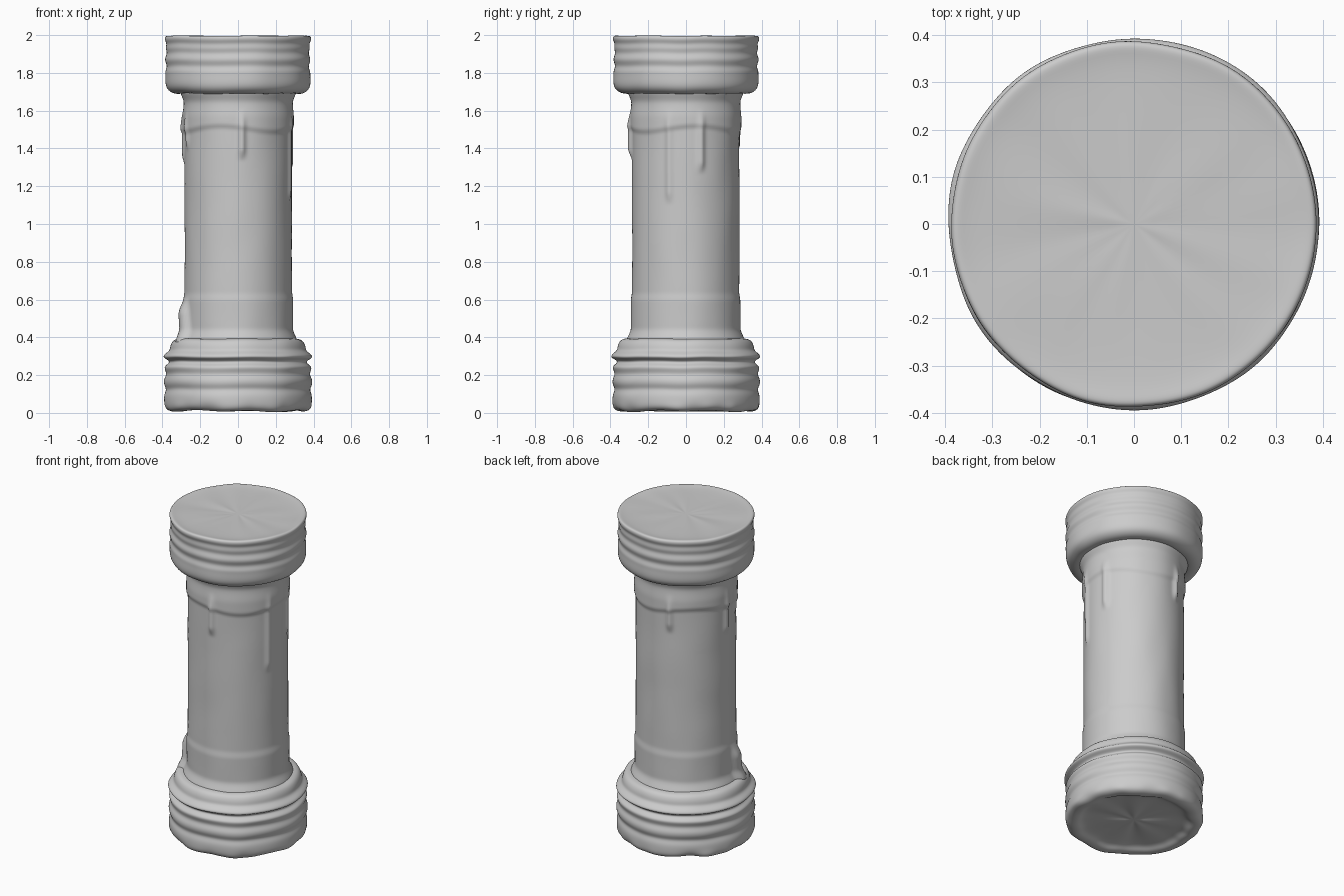
import bpy, bmesh, math
from mathutils import noise, Vector

cube = bpy.data.objects.get("Cube")
if cube:
    bpy.data.objects.remove(cube, do_unlink=True)

stone = bpy.data.materials.new("grey_stone")
stone.use_nodes = True
GREY = (0.6, 0.6, 0.6, 1)
stone.diffuse_color = GREY
stone.node_tree.nodes["Principled BSDF"].inputs["Base Color"].default_value = GREY


def lathe(name, profile, segments, shape=None, subdivide=0):
    """Revolve (radius, z) points; shape(angle, r, z) may return a changed (r, z)."""
    bm = bmesh.new()
    rings = []
    for r, z in profile:
        ring = []
        for i in range(segments):
            a = math.tau * i / segments
            rr, zz = shape(a, r, z) if shape else (r, z)
            ring.append(bm.verts.new((rr * math.cos(a), rr * math.sin(a), zz)))
        rings.append(ring)
    for low, high in zip(rings, rings[1:]):
        for i in range(segments):
            j = (i + 1) % segments
            bm.faces.new((low[i], low[j], high[j], high[i]))
    bm.faces.new(rings[0][::-1])
    bm.faces.new(rings[-1])
    bmesh.ops.recalc_face_normals(bm, faces=bm.faces)
    mesh = bpy.data.meshes.new(name)
    bm.to_mesh(mesh)
    bm.free()
    mesh.materials.append(stone)
    mesh.shade_smooth()
    obj = bpy.data.objects.new(name, mesh)
    bpy.context.collection.objects.link(obj)
    if subdivide:
        mod = obj.modifiers.new("rounding", 'SUBSURF')
        mod.levels = mod.render_levels = subdivide
    return obj


def wobble(a, z, scale, amount):
    p = Vector((math.cos(a) * scale, math.sin(a) * scale, z * scale * 2))
    return noise.noise(p) * amount


def step(x, lo, hi):
    t = min(max((x - lo) / (hi - lo), 0), 1)
    return t * t * (3 - 2 * t)


def turn(a, centre):
    return (a - centre + math.pi) % math.tau - math.pi


# Drips running down from the upper band: angle in degrees, lower end, height
DRIPS = [(-86, 1.33, 0.022), (-18, 1.1, 0.012), (16, 1.26, 0.018),
         (106, 1.36, 0.018), (178, 1.3, 0.014), (200, 1.38, 0.014)]


def shaft_shape(a, r, z):
    edge = 1.5 + 0.015 * math.sin(3 * a + 1)
    r += 0.01 * step(z, edge - 0.015, edge + 0.02)
    r -= 0.006 * step(z, 1.56, 1.64)
    r += 0.006 * (1 - step(z, 0.59, 0.64)) + 0.002 * math.cos(a + 0.8)
    for deg, end, height in DRIPS:
        d = turn(a, math.radians(deg)) / 0.06
        along = step(z, end, end + 0.07) * (1 - step(z, 1.48, 1.62))
        r += height * along * math.exp(-d * d)
    # Leaning lump beside the base
    d = turn(a, math.radians(196) + (0.55 - z) * 0.6) / 0.16
    r += 0.036 * math.exp(-d ** 4) * (1 - step(z, 0.52, 0.62))
    return r + wobble(a, z, 2, 0.003), z


# Shaft, with flared foot and neck
shaft_profile = []
for i in range(133):
    z = 0.37 + 1.34 * i / 132
    flare = 0.025 * (1 - step(z, 0.37, 0.45)) + 0.02 * step(z, 1.64, 1.71)
    shaft_profile.append((0.284 + flare, z))
lathe("shaft", shaft_profile, 160, shaft_shape)


def collar_shape(a, r, z):
    return r + wobble(a, z, 2, 0.006) * min(1, r * 3), z + wobble(a, r, 2.5, 0.004)


def base_shape(a, r, z):
    r, z = collar_shape(a, r, z)
    if z < 0.05:
        z += 0.006 * math.sin(5 * a) * math.sin(2 * a)
        r += wobble(a, 0, 4, 0.02)
    return r, max(z, 0)


# Grooved capital
lathe("capital", [
    (0.2, 1.7), (0.29, 1.7), (0.305, 1.69), (0.345, 1.69), (0.378, 1.715),
    (0.386, 1.75), (0.384, 1.79), (0.386, 1.81), (0.374, 1.835),
    (0.386, 1.86), (0.387, 1.88), (0.374, 1.905), (0.385, 1.93),
    (0.377, 1.955), (0.39, 1.975), (0.387, 1.996), (0.37, 1.997),
    (0.34, 1.99), (0.2, 1.988), (0.05, 1.988)], 64, collar_shape, 2)

# Ringed base with a hollowed, worn underside
lathe("base", [
    (0.05, 0.035), (0.25, 0.035), (0.3, 0.028), (0.32, 0.01), (0.36, 0.008),
    (0.387, 0.025), (0.391, 0.06), (0.39, 0.1), (0.376, 0.125),
    (0.392, 0.15), (0.392, 0.18), (0.376, 0.205), (0.388, 0.23),
    (0.39, 0.248), (0.362, 0.265), (0.368, 0.28), (0.4, 0.293),
    (0.39, 0.312), (0.362, 0.33), (0.362, 0.352), (0.348, 0.385),
    (0.32, 0.394), (0.28, 0.394)], 64, base_shape, 2)
